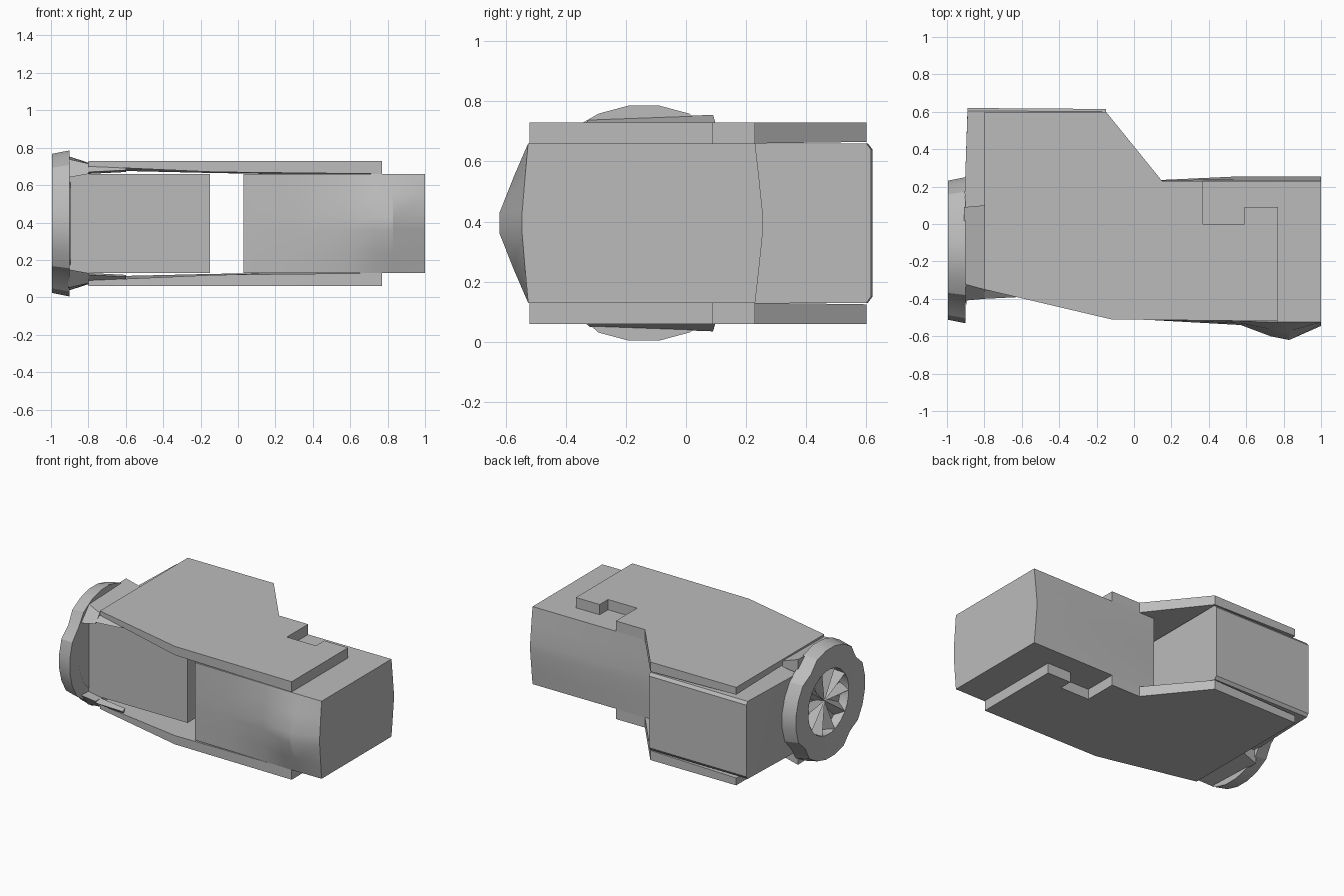
import bpy, bmesh, math

MID = 0.395                      # height of the mirror plane between the plates

if "Cube" in bpy.data.objects:
    bpy.data.objects.remove(bpy.data.objects["Cube"])

grey = bpy.data.materials.new("plain grey")
grey.use_nodes = True
grey.diffuse_color = (0.5, 0.5, 0.5, 1)
grey.node_tree.nodes["Principled BSDF"].inputs["Base Color"].default_value = (0.5, 0.5, 0.5, 1)


def loft(name, rings, closed=False, angle=25):
    """Skin equal-length rings of points; cap the ends unless closed."""
    bm = bmesh.new()
    loops = [[bm.verts.new(p) for p in ring] for ring in rings]
    n = len(loops[0])
    pairs = list(zip(loops, loops[1:]))
    if closed:
        pairs.append((loops[-1], loops[0]))
    else:
        bm.faces.new(loops[0])
        bm.faces.new(loops[-1])
    for a, b in pairs:
        for i in range(n):
            j = (i + 1) % n
            bm.faces.new((a[i], a[j], b[j], b[i]))
    bmesh.ops.recalc_face_normals(bm, faces=bm.faces)
    mesh = bpy.data.meshes.new(name)
    bm.to_mesh(mesh)
    bm.free()
    mesh.materials.append(grey)
    ob = bpy.data.objects.new(name, mesh)
    bpy.context.collection.objects.link(ob)
    bpy.ops.object.select_all(action='DESELECT')
    ob.select_set(True)
    bpy.context.view_layer.objects.active = ob
    bpy.ops.object.shade_smooth_by_angle(angle=math.radians(angle))
    return ob


def mirrored(name, rings):
    """Build an upper part and its copy reflected in the middle plane."""
    loft("upper_" + name, rings)
    loft("lower_" + name, [[(x, y, 2 * MID - z) for x, y, z in r] for r in rings])


# Cover plates: stepped outline (x, y) with the height of the underside
outline = [(-0.8, 0.6, 0.68), (-0.15, 0.6, 0.665), (0.15, 0.23, 0.66),
           (0.37, 0.23, 0.66), (0.37, 0, 0.66), (0.59, 0, 0.66),
           (0.59, 0.09, 0.66), (0.77, 0.09, 0.66), (0.77, -0.52, 0.66),
           (-0.12, -0.51, 0.67), (-0.8, -0.35, 0.7)]
mirrored("plate", [outline, [(x, y, 0.73) for x, y, z in outline]])


# Long body: front swells to a blunt peak near the free end
def body_ring(z, swell):
    front = [(0.03, -0.51, 0), (0.3, -0.515, 0.01), (0.57, -0.52, 0.02),
             (0.73, -0.525, 0.075), (0.83, -0.525, 0.095), (1, -0.525, 0.02)]
    back = [(1, 0.23, -0.025), (0.57, 0.23, -0.025), (0.03, 0.23, 0)]
    return [(x, y - d * swell, z) for x, y, d in front + back]


loft("long_body", [body_ring(z, s) for z, s in
                   ((0.13, 0), (0.24, 0.5), (0.36, 1), (0.43, 1), (0.55, 0.5), (0.66, 0))])


# Rear block between the plates, its back slightly crowned
def block_ring(z, crown):
    return [(-0.9, -0.33, z), (-0.15, -0.33, z), (-0.15, 0.6 + crown, z),
            (-0.89, 0.605 + crown, z), (-0.905, 0.17, z)]


loft("rear_block", [block_ring(z, c) for z, c in
                    ((0.13, 0), (0.15, 0.015), (0.64, 0.015), (0.66, 0))])

# Wedges tying the wheel rim to the plates
mirrored("wedge", [
    [(-0.91, -0.41, 0.64), (-0.91, 0.09, 0.66), (-0.91, 0.09, 0.755), (-0.91, -0.32, 0.74)],
    [(-0.8, -0.4, 0.66), (-0.8, 0.1, 0.68), (-0.8, 0.1, 0.72), (-0.8, -0.35, 0.715)]])
mirrored("fin", [
    [(-0.8, -0.34, 0.66), (-0.8, -0.4, 0.67), (-0.8, -0.35, 0.7)],
    [(-0.6, -0.36, 0.67), (-0.6, -0.39, 0.68), (-0.6, -0.38, 0.7)]])

# Wheel: many-sided rim with shallow notches
SIDES = 24
CENTRE_Y = -0.14


def circle(x, r, notch=0):
    ring = []
    for k in range(SIDES):
        a = math.tau * (k + 0.5) / SIDES
        rr = r - notch * (k % 6 == 3)
        ring.append((x, CENTRE_Y + rr * math.cos(a), MID + rr * math.sin(a)))
    return ring


loft("wheel_rim", [circle(-0.9, 0.394, 0.02), circle(-0.995, 0.375, 0.03),
                   circle(-0.98, 0.22), circle(-0.9, 0.21)], closed=True)
loft("wheel_back", [circle(-0.92, 0.22), circle(-0.895, 0.3)])

# Tapered spokes meeting at the hub
SPOKES = 10


def spoke_section(a, r, width, x):
    c, s = math.cos(a), math.sin(a)
    corners = ((-width, -0.92), (0, x), (width, -0.92))
    return [(px, CENTRE_Y + r * c - w * s, MID + r * s + w * c) for w, px in corners]


for k in range(SPOKES):
    a = math.tau * k / SPOKES
    loft(f"spoke_{k + 1}", [spoke_section(a, 0.0, 0.012, -0.95),
                            spoke_section(a, 0.22, 0.045, -0.98)])
